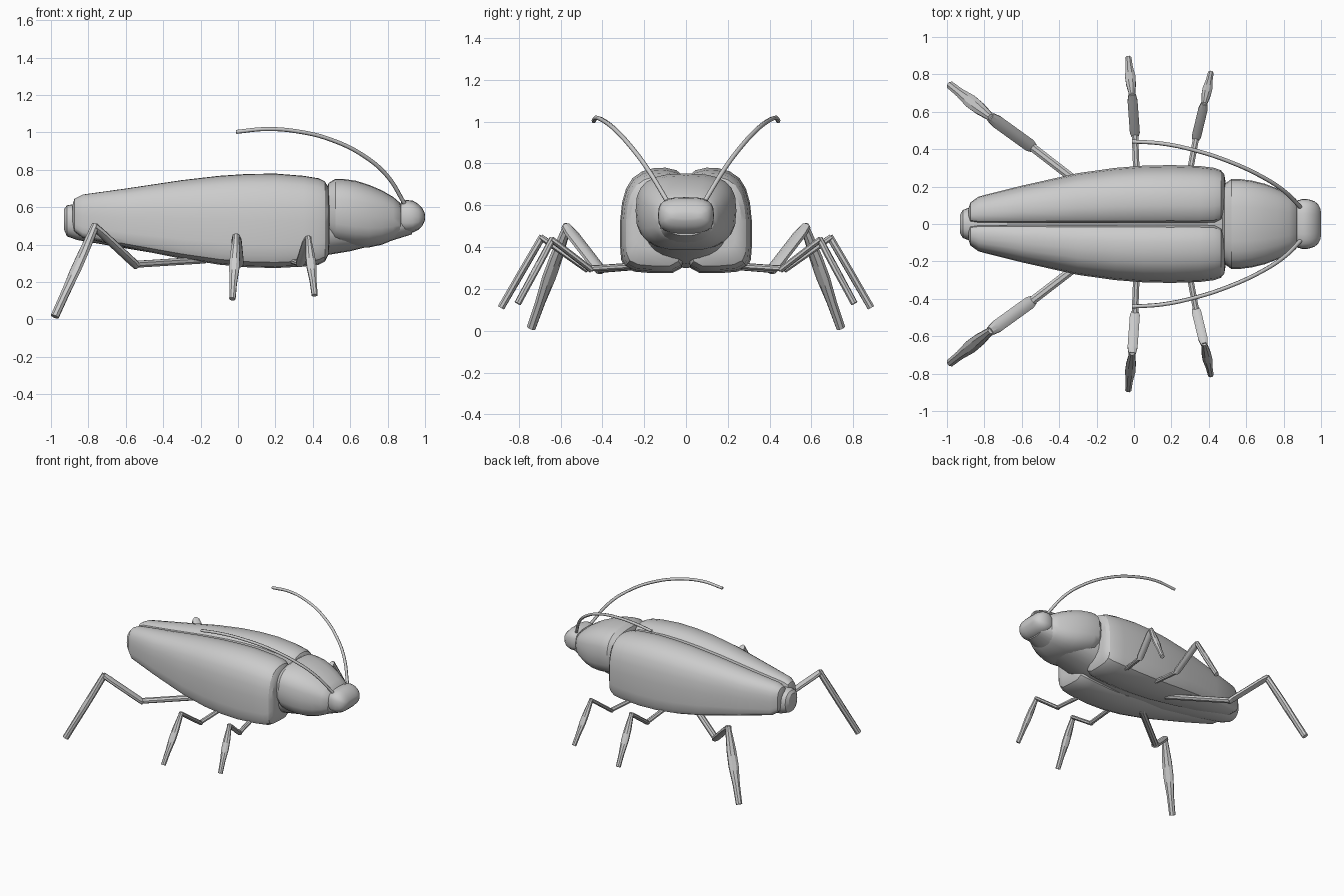
import bpy, bmesh, math
from mathutils import Vector

if "Cube" in bpy.data.objects:
    bpy.data.objects.remove(bpy.data.objects["Cube"])


def loft(name, rings, mirror=False, smooth=None):
    """Skin a list of closed rings and cap both ends."""
    bm = bmesh.new()
    vs = [[bm.verts.new(p) for p in r] for r in rings]
    n = len(vs[0])
    for a, b in zip(vs, vs[1:]):
        for i in range(n):
            bm.faces.new((a[i], a[(i + 1) % n], b[(i + 1) % n], b[i]))
    bm.faces.new(vs[0])
    bm.faces.new(vs[-1])
    bmesh.ops.recalc_face_normals(bm, faces=bm.faces)
    me = bpy.data.meshes.new(name)
    bm.to_mesh(me)
    bm.free()
    ob = bpy.data.objects.new(name, me)
    bpy.context.collection.objects.link(ob)
    if mirror:
        m = ob.modifiers.new("mirror", 'MIRROR')
        m.use_axis = (False, True, False)
    if smooth:
        bpy.ops.object.select_all(action='DESELECT')
        ob.select_set(True)
        bpy.context.view_layer.objects.active = ob
        bpy.ops.object.shade_smooth_by_angle(angle=math.radians(smooth))
    return ob


def oval(x, y, z0, z1, power, n=24):
    """Rounded-box section across the body."""
    pts = []
    for i in range(n):
        a = 2 * math.pi * i / n
        c, s = math.cos(a), math.sin(a)
        pts.append((x, y * math.copysign(abs(c) ** (2 / power), c),
                    (z0 + z1) / 2 + (z1 - z0) / 2 * math.copysign(abs(s) ** (2 / power), s)))
    return pts


# Abdomen and chest core, tapering into the neck
core = [(-.93, .05, .48, .59), (-.915, .075, .445, .61), (-.86, .095, .425, .62),
        (-.6, .15, .38, .64), (-.3, .2, .33, .66), (.1, .2, .30, .7), (.4, .2, .32, .68),
        (.48, .2, .345, .66), (.6, .18, .365, .62), (.8, .15, .415, .6), (.93, .1, .455, .58)]
loft("abdomen", [oval(*s, 2.4) for s in core], smooth=30)

# Wing cases: one lopsided section swept along the back
section = [(0, .14), (.05, .05), (.2, 0), (.5, 0), (.78, .015), (.93, .06), (.985, .13), (1, .25),
           (1, .5), (.97, .67), (.91, .8), (.81, .9), (.66, .965), (.48, .995), (.3, 1),
           (.13, .975), (.04, .93), (0, .84)]
cases = [(-.885, .04, .085, .52, .61), (-.875, .015, .115, .47, .645), (-.83, .008, .147, .435, .668),
         (-.6, .006, .205, .385, .7), (-.3, .005, .272, .325, .745), (-.1, .005, .3, .293, .768),
         (.05, .005, .312, .279, .778), (.2, .005, .315, .275, .78), (.35, .005, .31, .283, .768),
         (.43, .008, .3, .292, .755), (.465, .025, .287, .31, .738), (.483, .055, .265, .345, .705),
         (.488, .085, .235, .39, .65)]
loft("wing_case", [[(x, y0 + u * (y1 - y0), z0 + v * (z1 - z0)) for u, v in section]
                   for x, y0, y1, z0, z1 in cases], mirror=True, smooth=30)

# Neck shield
shield = [(.47, .17, .47, .69), (.485, .215, .43, .73), (.52, .24, .405, .752), (.56, .241, .395, .752),
          (.63, .232, .385, .742), (.7, .215, .385, .72), (.77, .188, .4, .69), (.83, .158, .425, .655),
          (.865, .135, .45, .625), (.88, .105, .48, .595)]
loft("neck_shield", [oval(*s, 2.8) for s in shield], smooth=30)

# Head
head = [(.86, .1, .49, .6), (.872, .125, .47, .628), (.9, .134, .463, .639), (.935, .132, .465, .635),
        (.965, .122, .48, .617), (.985, .105, .5, .595), (.997, .08, .525, .572), (1.0, .06, .535, .56)]
loft("head", [oval(*s, 3) for s in head], smooth=30)


def limb(name, a, b, widths, thick):
    """Eight-sided leg segment, widths are (fraction, half width)."""
    a, b = Vector(a), Vector(b)
    d = (b - a).normalized()
    side = d.cross(Vector((0, 0, 1))).normalized()
    up = side.cross(d)
    rings = []
    for t, w in widths:
        c = a.lerp(b, t)
        rings.append([c + side * w * math.cos(k * math.pi / 4 + math.pi / 8)
                      + up * thick * math.sin(k * math.pi / 4 + math.pi / 8) for k in range(8)])
    loft(name, rings, mirror=True, smooth=30)


# Legs: hip, joint, knee, foot, size
legs = {
    "front_leg": ((.265, .1, .32), (.332, .46, .297), (.375, .64, .435), (.41, .805, .13), .8),
    "middle_leg": ((.02, .1, .32), (.005, .48, .297), (-.01, .69, .445), (-.03, .885, .11), .85),
    "rear_leg": ((-.18, .13, .318), (-.55, .415, .295), (-.765, .57, .495), (-.98, .74, .015), 1.1),
}
for name, (hip, joint, knee, foot, s) in legs.items():
    limb(name + "_upper", hip, joint, [(0, .022 * s), (1, .022 * s)], .018 * s)
    limb(name + "_middle", joint, knee,
         [(-.05, .024 * s), (.05, .034 * s), (.85, .034 * s), (1.02, .024 * s)], .018 * s)
    limb(name + "_lower", knee, foot,
         [(-.02, .018 * s), (.3, .033 * s), (.5, .035 * s), (.75, .024 * s), (1, .021 * s)], .021 * s)

# Antennae sweeping back over the body
curve = bpy.data.curves.new("antenna", 'CURVE')
curve.dimensions = '3D'
curve.bevel_depth = .011
curve.bevel_resolution = 1
curve.resolution_u = 6
curve.use_fill_caps = True
path = [(.89, .09, .62), (.8, .178, .765), (.68, .255, .87), (.5, .337, .96),
        (.32, .395, 1.005), (.15, .43, 1.018), (-.01, .441, 1.003)]
for sign in (1, -1):
    sp = curve.splines.new('BEZIER')
    sp.bezier_points.add(len(path) - 1)
    for bp, (x, y, z) in zip(sp.bezier_points, path):
        bp.co = (x, y * sign, z)
        bp.handle_left_type = bp.handle_right_type = 'AUTO'
bpy.context.collection.objects.link(bpy.data.objects.new("antennae", curve))
